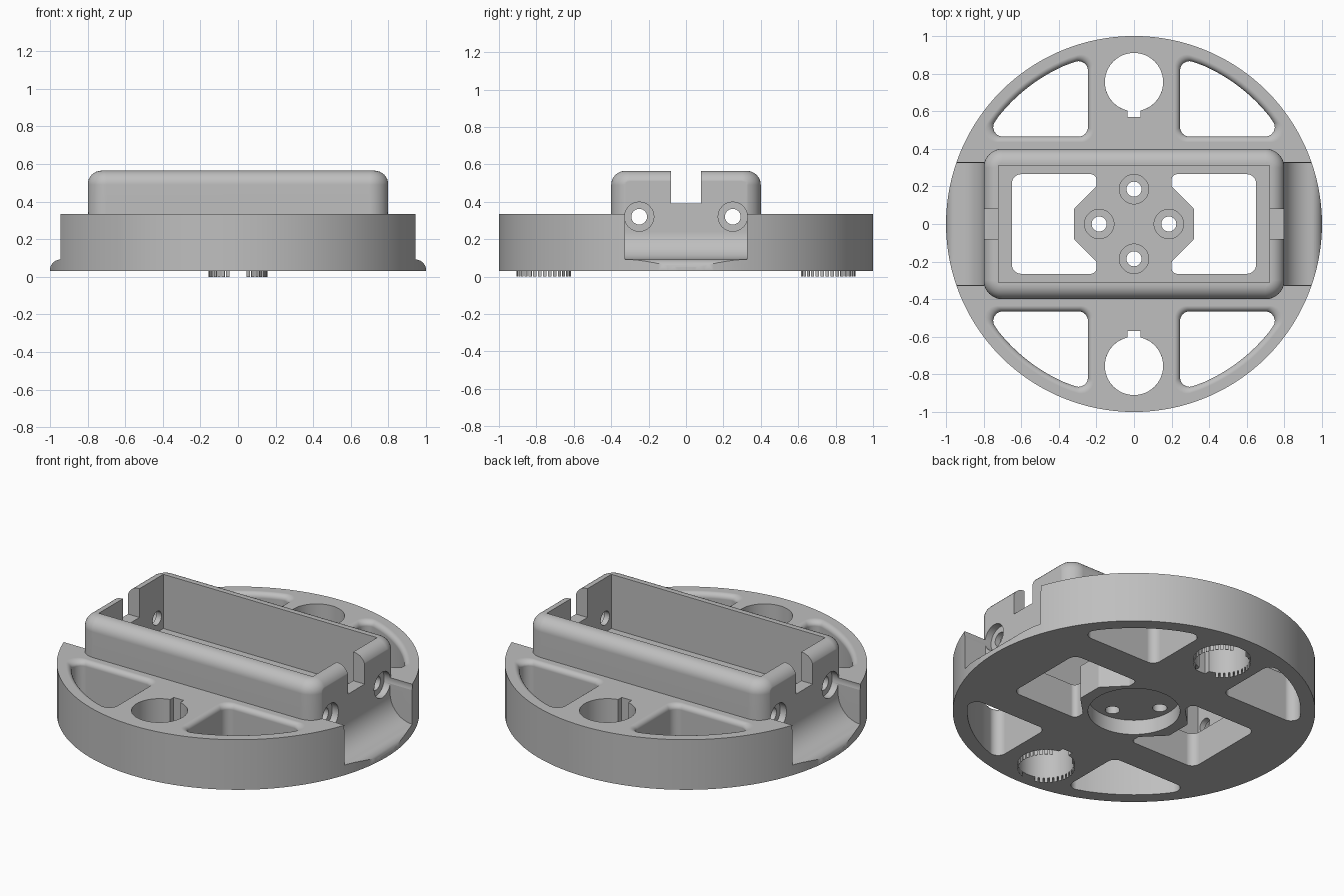
import bpy, bmesh
from math import sin, cos, pi, asin, acos, tan
from mathutils import Vector

cube = bpy.data.objects.get("Cube")
if cube:
    bpy.data.objects.remove(cube, do_unlink=True)

BASE, DECK, RIM, FLOOR = 0.03, 0.335, 0.565, 0.235

grey = bpy.data.materials.new("light_grey")
grey.use_nodes = True
grey.diffuse_color = (0.52, 0.52, 0.52, 1)
grey.node_tree.nodes["Principled BSDF"].inputs["Base Color"].default_value = (0.52, 0.52, 0.52, 1)


def loft(name, rings):
    """Closed solid through a list of rings of 3D points."""
    bm = bmesh.new()
    loops = [[bm.verts.new(p) for p in ring] for ring in rings]
    n = len(loops[0])
    for low, high in zip(loops, loops[1:]):
        for i in range(n):
            j = (i + 1) % n
            bm.faces.new((low[i], low[j], high[j], high[i]))
    bm.faces.new(loops[0])
    bm.faces.new(loops[-1])
    bmesh.ops.recalc_face_normals(bm, faces=bm.faces)
    mesh = bpy.data.meshes.new(name)
    bm.to_mesh(mesh)
    bm.free()
    mesh.materials.append(grey)
    obj = bpy.data.objects.new(name, mesh)
    bpy.context.collection.objects.link(obj)
    return obj


def prism(name, pts, z0, z1):
    return loft(name, [[(x, y, z) for x, y in pts] for z in (z0, z1)])


def box(name, x0, x1, y0, y1, z0, z1):
    return prism(name, [(x0, y0), (x1, y0), (x1, y1), (x0, y1)], z0, z1)


def circle(r, cx=0, cy=0, n=48):
    return [(cx + r * cos(2 * pi * i / n), cy + r * sin(2 * pi * i / n)) for i in range(n)]


def rounded(corners, steps=8):
    """Polygon from (x, y, radius) corners with arc fillets."""
    out = []
    for i, (x, y, r) in enumerate(corners):
        p = Vector((x, y))
        if r == 0:
            out.append((x, y))
            continue
        u = (Vector(corners[i - 1][:2]) - p).normalized()
        v = (Vector(corners[(i + 1) % len(corners)][:2]) - p).normalized()
        half = u.angle(v) / 2
        c = p + (u + v).normalized() * r / sin(half)
        a, b = p + u * r / tan(half) - c, p + v * r / tan(half) - c
        for k in range(steps + 1):
            q = c + a.lerp(b, k / steps).normalized() * r
            out.append((q.x, q.y))
    return out


def combine(body, tool, op="DIFFERENCE"):
    mod = body.modifiers.new(op.lower(), "BOOLEAN")
    mod.operation, mod.solver, mod.object = op, "EXACT", tool
    bpy.context.view_layer.objects.active = body
    bpy.ops.object.modifier_apply(modifier=mod.name)
    bpy.data.objects.remove(tool, do_unlink=True)


def finish(obj):
    bpy.ops.object.select_all(action="DESELECT")
    obj.select_set(True)
    bpy.context.view_layer.objects.active = obj
    bpy.ops.object.shade_smooth_by_angle(angle=pi / 6)
    obj.modifiers.new("clean_shading", "WEIGHTED_NORMAL").keep_sharp = True


# Round base with the tray standing on it
body = prism("base_with_tray", circle(1, n=128), BASE, DECK)


def tray_ring(inset, z):
    x, y, r = 0.8 - inset, 0.4 - inset, 0.1 - inset
    return [(a, b, z) for a, b in rounded([(x, y, r), (-x, y, r), (-x, -y, r), (x, -y, r)])]


f = 0.075
rings = [tray_ring(0, 0.1)]
rings += [tray_ring(f * (1 - cos(k * pi / 16)), RIM - f + f * sin(k * pi / 16)) for k in range(9)]
combine(body, loft("tray", rings), "UNION")

# Tray cavity and cable slots through both ends
combine(body, box("cavity", -0.72, 0.72, -0.31, 0.31, FLOOR, 0.8))
combine(body, box("slot", -0.9, 0.9, -0.08, 0.08, 0.39, 0.8))


def quadrant(offset, sx, sy, z):
    """Pie-shaped opening between spoke, tray and rim."""
    x, y, rad, r = 0.245 - offset, 0.465 - offset, 0.92 + offset, 0.05 + offset * 0.5
    a, b = asin(y / rad), acos(x / rad)
    pts = [(x, y, r), (rad * cos(a), y, r)]
    for k in range(13):
        t = a + 0.14 + (b - a - 0.28) * k / 12
        pts.append((rad * cos(t), rad * sin(t), 0))
    pts.append((x, rad * sin(b), r))
    return [(sx * px, sy * py, z) for px, py in rounded(pts)]


# Four openings with rolled upper edges
f = 0.03
for sx in (1, -1):
    for sy in (1, -1):
        rings = [quadrant(0, sx, sy, -0.1)]
        for k in range(7):
            t = k * pi / 12
            rings.append(quadrant(f * (1 - cos(t)), sx, sy, DECK - f + f * sin(t)))
        rings.append(quadrant(f, sx, sy, DECK + 0.03))
        combine(body, loft("opening", rings))

# Scooped ends: concave sweep running into a rounded lip
scoop = [(0.797, 0.7)]
for k in range(13):
    t = k * pi / 24
    scoop.append((0.945 - 0.148 * cos(t), 0.24 - 0.148 * sin(t)))
for k in range(1, 9):
    t = k * pi / 16
    scoop.append((0.945 + 0.057 * sin(t), 0.03 + 0.062 * cos(t)))
scoop += [(1.1, 0.0), (1.1, 0.7)]
for s in (1, -1):
    combine(body, loft("scoop", [[(s * x, y, z) for x, z in scoop] for y in (-0.325, 0.325)]))

# Screw holes through the tray ends, counterbored from outside
for y in (0.25, -0.25):
    for s in (1, -1):
        for r, x0, x1 in ((0.078, 0.755, 1.1), (0.042, 0.6, 1.1)):
            pts = circle(r, y, 0.32)
            combine(body, loft("screw_hole", [[(s * x, a, b) for a, b in pts] for x in (x0, x1)]))

# Floor windows either side of the centre plate
window = [(0.65, 0.265, 0.05), (0.2, 0.265, 0.03), (0.2, 0.2, 0.02), (0.32, 0.08, 0.02)]
window += [(x, -y, r) for x, y, r in reversed(window)]
for s in (1, -1):
    combine(body, prism("floor_window", [(s * x, y) for x, y in rounded(window)], -0.1, 0.3))

# Round recess underneath, and four counterbored mounting holes
combine(body, prism("recess", circle(0.254, n=64), -0.1, 0.12))
for cx, cy in ((0.185, 0), (-0.185, 0), (0, 0.185), (0, -0.185)):
    combine(body, prism("mount_counterbore", circle(0.078, cx, cy), 0.19, 0.3))
    combine(body, prism("mount_hole", circle(0.04, cx, cy), -0.1, 0.3))

# Keyed bores front and back
for s in (1, -1):
    combine(body, prism("bore", circle(0.155, 0, s * 0.755, 64), -0.1, 0.5))
    y0, y1 = sorted((s * 0.57, s * 0.63))
    combine(body, box("key_notch", -0.034, 0.034, y0, y1, -0.1, 0.5))
finish(body)

# Fine teeth around the bottom of each bore, open at the key
for s, name in ((1, "back_bore_teeth"), (-1, "front_bore_teeth")):
    teeth = None
    for k in range(3, 34):
        mid = -s * pi / 2 + 2 * pi * k / 36
        if abs(k - 18) < 2:
            continue
        ring = [(r * cos(mid + d), s * 0.755 + r * sin(mid + d))
                for r, d in ((0.155, -0.06), (0.158, -0.06), (0.158, 0.06), (0.155, 0.06))]
        tooth = prism(name, ring, 0, BASE + 0.01)
        if teeth is None:
            teeth = tooth
            bpy.ops.object.select_all(action="DESELECT")
        tooth.select_set(True)
    bpy.context.view_layer.objects.active = teeth
    bpy.ops.object.join()
